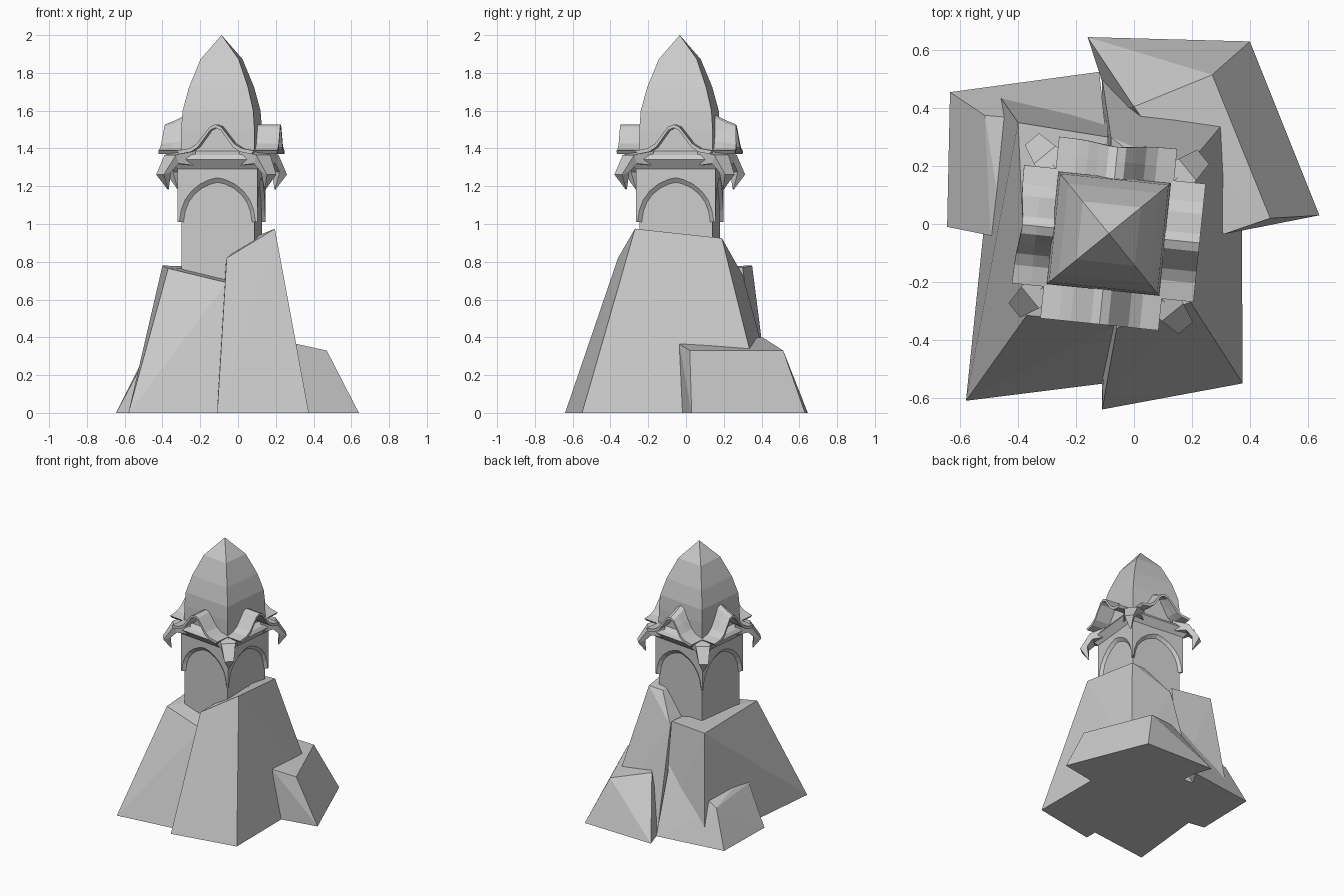
import bpy, bmesh
from math import radians
from mathutils import Matrix, Vector

cube = bpy.data.objects.get("Cube")
if cube:
    bpy.data.objects.remove(cube, do_unlink=True)

stone = bpy.data.materials.new("grey_stone")
stone.use_nodes = True
GREY = (0.6, 0.6, 0.6, 1)
stone.diffuse_color = GREY
bsdf = stone.node_tree.nodes["Principled BSDF"]
bsdf.inputs["Base Color"].default_value = GREY
bsdf.inputs["Roughness"].default_value = 0.9

CENTRE = Vector((-0.087, -0.033, 0))
TWIST = -5.9


def finish(name, bm, turn=None):
    """Clean the mesh, place it on the tower axis if a turn is given, and link it."""
    bmesh.ops.remove_doubles(bm, verts=bm.verts, dist=0.0005)
    bmesh.ops.recalc_face_normals(bm, faces=bm.faces)
    mesh = bpy.data.meshes.new(name)
    bm.to_mesh(mesh)
    bm.free()
    mesh.materials.append(stone)
    ob = bpy.data.objects.new(name, mesh)
    if turn is not None:
        ob.matrix_world = Matrix.Translation(CENTRE) @ Matrix.Rotation(radians(turn + TWIST), 4, "Z")
    bpy.context.collection.objects.link(ob)
    return ob


def loft(name, rings, turn):
    """Skin a closed solid through rings of equal point count."""
    bm = bmesh.new()
    loops = [[bm.verts.new(p) for p in ring] for ring in rings]
    n = len(loops[0])
    for a, b in zip(loops, loops[1:]):
        for i in range(n):
            j = (i + 1) % n
            bm.faces.new((a[i], a[j], b[j], b[i]))
    bm.faces.new(loops[0])
    bm.faces.new(loops[-1])
    return finish(name, bm, turn)


def square(h, z):
    return [(-h, -h, z), (h, -h, z), (h, h, z), (-h, h, z)]


def rock(name, points):
    """Faceted boulder: the convex hull of its corners."""
    bm = bmesh.new()
    for p in points:
        bm.verts.new(p)
    res = bmesh.ops.convex_hull(bm, input=bm.verts)
    loose = [e for e in res["geom_interior"] if isinstance(e, bmesh.types.BMVert)]
    bmesh.ops.delete(bm, geom=loose, context="VERTS")
    return finish(name, bm)


# Rocks at the foot
rock("left_rock", [
    (-0.58, -0.61, 0), (-0.1, -0.55, 0), (-0.47, 0.45, 0), (-0.09, 0.4, 0),
    (-0.37, -0.315, 0.765), (-0.06, -0.35, 0.69), (-0.4, 0.35, 0.78), (-0.09, 0.3, 0.77)])
rock("right_rock", [
    (-0.11, -0.64, 0), (0.375, -0.55, 0), (0.37, 0.42, 0), (-0.11, 0.5, 0),
    (-0.06, -0.36, 0.82), (0.195, -0.27, 0.975), (0.175, 0.19, 0.925),
    (0.06, 0.19, 0.92), (-0.08, 0.3, 0.73)])
rock("low_left_rock", [
    (-0.635, 0.455, 0), (-0.645, -0.01, 0), (-0.12, 0.525, 0), (-0.45, -0.045, 0),
    (-0.515, 0.375, 0.26), (-0.495, -0.04, 0.283), (-0.45, -0.035, 0.33),
    (-0.1, 0.34, 0.465), (-0.1, 0.1, 0.4)])
rock("low_back_rock", [
    (-0.16, 0.645, 0), (0.4, 0.63, 0), (0.64, 0.03, 0), (0.31, -0.03, 0), (-0.08, 0.4, 0),
    (0, 0.405, 0.4), (0.27, 0.515, 0.33), (0.47, 0.02, 0.33), (0.31, -0.035, 0.365)])

# Tower shaft, cornice and dome
loft("tower_shaft", [square(0.194, 0.5), square(0.194, 1.33)], 0)
loft("cornice", [square(0.212, 1.29), square(0.25, 1.342), square(0.235, 1.365),
                 square(0.19, 1.39)], 0)
loft("dome", [square(0.196, 1.36), square(0.195, 1.5), square(0.188, 1.6), square(0.157, 1.724),
              square(0.101, 1.873), square(0, 2.0)], 0)

# Half outlines, from the outside to the middle
ARCH = [(1, 0), (0.95, 0.27), (0.85, 0.5), (0.68, 0.7), (0.45, 0.86), (0.2, 0.96)]
GABLE = [(0.205, 1.388), (0.14, 1.4), (0.1, 1.425), (0.065, 1.47), (0.03, 1.515)]


def arch_panel(half, rise, y):
    """Wall outline with a pointed arch cut from its lower edge."""
    edge, foot, top = -y, 1.01, 1.31
    right = [(u * half, foot + v * rise) for u, v in ARCH]
    left = [(-u, z) for u, z in right]
    outline = [(edge, top), (edge, foot)] + right + [(0, foot + rise)] + left[::-1]
    outline += [(-edge, foot), (-edge, top)]
    return [(u, y, z) for u, z in outline]


def gable_ring(y, lift, bend):
    """Thin curved gable section; lift raises the ridge, bend pulls it inwards."""
    curve = GABLE + [(0, 1.527)] + [(-u, z) for u, z in GABLE[::-1]]
    upper = []
    for u, z in curve:
        t = (z - 1.388) / 0.139
        upper.append((u, y + bend * t, z + lift * t))
    lower = [(u * 0.93, v, z - 0.018) for u, v, z in upper]
    return upper + lower[::-1]


SIDES = ["front", "right", "back", "left"]
for k, side in enumerate(SIDES):
    turn = 90 * k
    loft(side + "_arch", [arch_panel(0.203, 0.235, -0.212), arch_panel(0.178, 0.205, -0.19)], turn)
    # Back and left gables sweep up towards the dome
    swept = k >= 2
    loft(side + "_gable", [gable_ring(-0.315, 0, 0.015 if swept else 0),
                           gable_ring(-0.25, 0.02 if swept else 0, 0),
                           gable_ring(-0.15, 0.07 if swept else 0, 0)], turn)

# Hooked claws on the cornice corners: (outer r, z, inner r, z, half width)
CLAW = [(0.24, 1.39, 0.24, 1.31, 0.075), (0.35, 1.365, 0.33, 1.32, 0.048),
        (0.42, 1.262, 0.37, 1.275, 0.032), (0.367, 1.183, 0.363, 1.185, 0.003)]
for k, side in enumerate(SIDES):
    rings = [[(ro, -w, zo), (ro, w, zo), (ri, w, zi), (ri, -w, zi)] for ro, zo, ri, zi, w in CLAW]
    loft(side + "_corner_claw", rings, 90 * k - 45)
